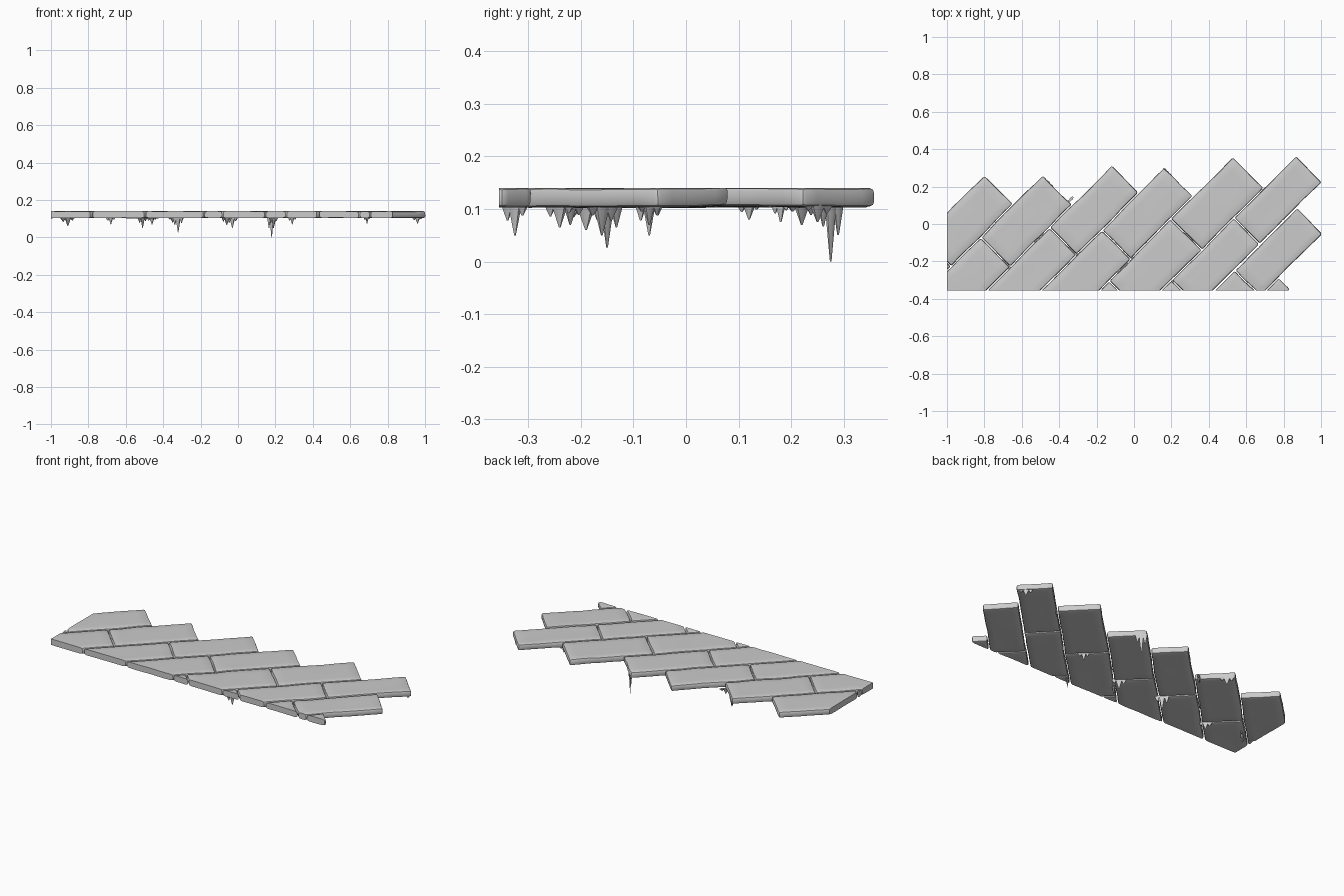
import bpy, bmesh, math, random
from mathutils import Vector, Matrix, noise

if "Cube" in bpy.data.objects:
    bpy.data.objects.remove(bpy.data.objects["Cube"])

random.seed(4)
TOP, BOT = 0.14, 0.104
LEFT, FRONT = -1.0, -0.355
BRICK = 0.468
ROT = Matrix.Rotation(math.radians(45), 4, 'Z')   # courses run diagonally


def finish(bm, name):
    me = bpy.data.meshes.new(name)
    bmesh.ops.recalc_face_normals(bm, faces=bm.faces)
    bm.to_mesh(me)
    bm.free()
    ob = bpy.data.objects.new(name, me)
    bpy.context.collection.objects.link(ob)
    bpy.context.view_layer.objects.active = ob
    ob.select_set(True)
    bpy.ops.object.shade_smooth_by_angle(angle=math.radians(35))
    ob.select_set(False)
    return ob


def cut(bm, co, no, clear=False):
    r = bmesh.ops.bisect_plane(bm, geom=bm.verts[:] + bm.edges[:] + bm.faces[:],
                               plane_co=co, plane_no=no, clear_outer=clear)
    if clear:
        edges = [e for e in r['geom_cut'] if isinstance(e, bmesh.types.BMEdge)]
        if edges:
            bmesh.ops.contextual_create(bm, geom=edges)


def brick(name, u0, u1, v0, v1):
    bm = bmesh.new()
    bmesh.ops.create_cube(bm, size=1)
    size = Vector((u1 - u0, v1 - v0, TOP - BOT))
    mid = Vector(((u0 + u1) / 2, (v0 + v1) / 2, (TOP + BOT) / 2))
    for v in bm.verts:
        v.co = mid + Vector(a * b for a, b in zip(v.co, size))
    # worn, rounded edges
    bmesh.ops.bevel(bm, geom=bm.edges[:], offset=0.009, segments=2,
                    profile=0.5, affect='EDGES')
    # extra loops for the uneven surface
    for i in range(1, 8):
        cut(bm, (u0 + size.x * i / 8, 0, 0), (1, 0, 0))
    for i in range(1, 5):
        cut(bm, (0, v0 + size.y * i / 5, 0), (0, 1, 0))
    for v in bm.verts:
        n = noise.noise_vector(v.co * 9)
        v.co += Vector((n.x * 0.005, n.y * 0.005, n.z * 0.003))
        v.co.z = min(v.co.z, TOP)
    bm.transform(ROT)
    # straight trimmed sides of the slab
    cut(bm, (LEFT, 0, 0), (-1, 0, 0), True)
    cut(bm, (0, FRONT, 0), (0, -1, 0), True)
    if bm.faces:
        finish(bm, name)
    else:
        bm.free()


# courses: v range and u position of the far end
courses = [(0.53, 0.75, -0.384), (0.305, 0.53, -0.163), (0.10, 0.305, 0.134),
           (-0.12, 0.10, 0.325), (-0.355, -0.12, 0.626), (-0.553, -0.355, 0.867),
           (-0.75, -0.557, 0.674), (-0.84, -0.75, 0.34)]
G = 0.003
for r, (v0, v1, end) in enumerate(courses):
    for k in range(3):
        u1 = end - k * BRICK - (G if k else 0)
        brick(f"brick_{r + 1}_{k + 1}", end - (k + 1) * BRICK + G, u1, v0 + G, v1 - G)


def drip(name, x, y, z, across, width=0.05):
    """Ragged mortar sheet: a few thin spikes along a joint."""
    bm = bmesh.new()
    d = Vector((1, -1, 0) if across else (1, 1, 0)).normalized()
    for k, f in ((0, 1.0), (-1, 0.55), (1, 0.4)):
        h = (0.112 - z) * f
        m = (Matrix.Translation(Vector((x, y, 0.112 - h / 2)) + d * width * 0.5 * k)
             @ Matrix.Rotation(math.radians(-45 if across else 45), 4, 'Z')
             @ Matrix.Diagonal((1, 0.45, 1, 1)))
        bmesh.ops.create_cone(bm, cap_ends=True, segments=6, radius1=0.002,
                              radius2=width * random.uniform(0.35, 0.45),
                              depth=h, matrix=m)
    finish(bm, name)


# hanging mortar: x, y, tip height, across the course or along it, width
drips = [(0.18, 0.275, 0.0, 1, 0.04), (-0.32, -0.15, 0.027, 1, 0.05),
         (0.19, -0.325, 0.05, 0, 0.04), (-0.91, -0.19, 0.06, 0, 0.07),
         (-0.51, -0.07, 0.05, 0, 0.045), (-0.03, -0.16, 0.05, 1, 0.05),
         (-0.46, 0.22, 0.07, 1, 0.05), (-0.68, -0.22, 0.07, 1, 0.045),
         (-0.06, -0.24, 0.065, 0, 0.05), (0.96, 0.25, 0.075, 1, 0.05),
         (0.29, -0.07, 0.07, 1, 0.04), (0.69, 0.18, 0.075, 0, 0.03),
         (-0.35, 0.12, 0.08, 0, 0.04)]
for i, (x, y, z, a, w) in enumerate(drips):
    drip(f"mortar_drip_{i + 1}", x, y, z, a, w)
